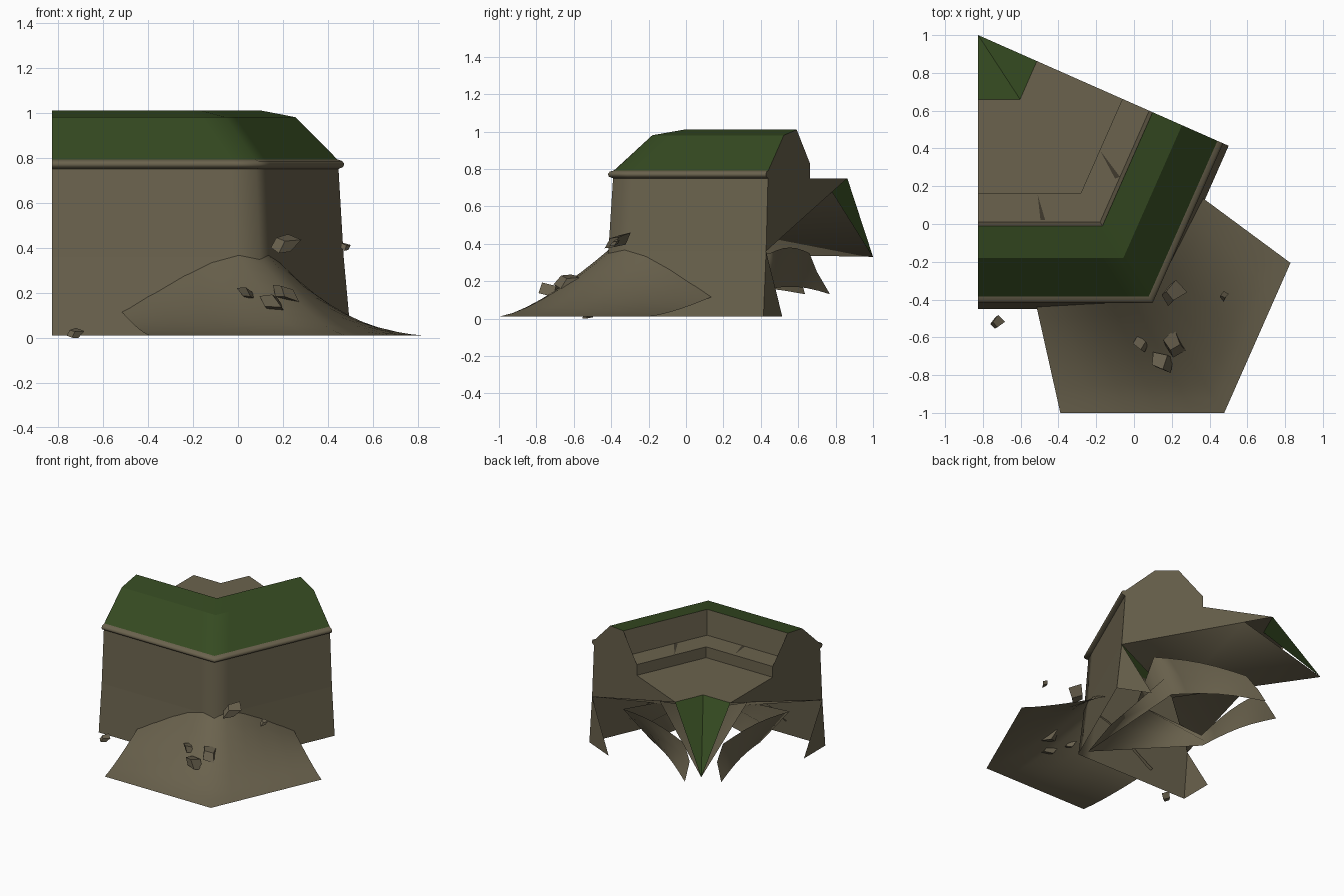
import bpy, bmesh, math, random
from mathutils import Vector

random.seed(4)
cube = bpy.data.objects.get("Cube")
if cube:
    bpy.data.objects.remove(cube)


def material(name, rgb):
    m = bpy.data.materials.new(name)
    m.use_nodes = True
    m.diffuse_color = (*rgb, 1)
    m.node_tree.nodes["Principled BSDF"].inputs["Base Color"].default_value = (*rgb, 1)
    return m


EARTH = material("earth brown", (0.145, 0.123, 0.075))
GRASS = material("grass green", (0.035, 0.068, 0.015))
STONE = material("stone brown", (0.14, 0.118, 0.075))
DARK = material("crack brown", (0.05, 0.042, 0.027))

# The two wall arms mirror each other across the mitre line
CORNER = Vector((0.10, -0.42, 0))
AXIS = Vector((-0.546, 0.838, 0)).normalized()
END_X = -0.825


def mirror(p):
    d = Vector(p) - CORNER
    d.z = 0
    flat = CORNER + 2 * d.dot(AXIS) * AXIS - d
    return Vector((flat.x, flat.y, p[2]))


def mitre_x(y):
    return CORNER.x - (y - CORNER.y) * 0.651


def make(name, bm, mat, smooth=False):
    bmesh.ops.remove_doubles(bm, verts=bm.verts, dist=0.002)
    me = bpy.data.meshes.new(name)
    for f in bm.faces:
        f.smooth = smooth
    bm.to_mesh(me)
    bm.free()
    me.materials.append(mat)
    ob = bpy.data.objects.new(name, me)
    bpy.context.collection.objects.link(ob)


def loft(bm, rows):
    grid = [[bm.verts.new(p) for p in r] for r in rows]
    for a, b in zip(grid, grid[1:]):
        for i in range(len(a) - 1):
            bm.faces.new((a[i], a[i + 1], b[i + 1], b[i]))


def polygons(name, polys, mat, both=True, smooth=False):
    bm = bmesh.new()
    for poly in polys:
        bm.faces.new([bm.verts.new(p) for p in poly])
        if both:
            bm.faces.new([bm.verts.new(mirror(p)) for p in reversed(poly)])
    make(name, bm, mat, smooth)


def sweep(name, profile, mat, rounded=False, crisp=True):
    """Sweep a (y, z) profile along both arms, with soft shading at the corner."""
    rows = []
    for y, z in profile:
        mx = mitre_x(y)
        half = [Vector((END_X, y, z))]
        if rounded:
            half.append(Vector((mx - 0.11, y, z)))
        rows.append(half + [Vector((mx, y, z))] + [mirror(p) for p in reversed(half)])
    bm = bmesh.new()
    loft(bm, rows[::-1])
    if rounded and crisp:
        # Edges running along the wall stay crisp
        for e in bm.edges:
            e.smooth = abs(e.verts[0].co.z - e.verts[1].co.z) > 0.005
    make(name, bm, mat, rounded)


# Wall, trim roll, grass bank, inner step, floor and rear bank
wall = [(-0.45, 0.01), (-0.415, 0.36), (-0.39, 0.75)]
trim = [(-0.39, 0.75), (-0.412, 0.758), (-0.418, 0.772), (-0.408, 0.785), (-0.385, 0.792)]
bank = [(-0.39, 0.785), (-0.18, 0.98), (-0.01, 1.01)]
inside = [(-0.01, 1.01), (0.01, 0.83), (0.165, 0.83), (0.165, 0.75), (0.66, 0.75)]
rear = [(0.66, 0.75), (1.0, 0.33)]
sweep("outer_wall", wall, EARTH, True)
sweep("trim_roll", trim, EARTH, True, False)
sweep("grass_bank", bank, GRASS, True)
sweep("trench_inside", inside, EARTH)
sweep("rear_grass_slope", rear, GRASS)

# Cut ends of both arms, with a sloping cheek over the step and a leg below
section = wall[1:] + trim[1:] + bank[1:] + inside[2:]
leg = [wall[0], wall[1], (-0.20, 0.01)]
polygons("arm_ends", [[(END_X, y, z) for y, z in reversed(s)] for s in (section, leg)], EARTH)

# Underside below the floor: a keel along the mitre line, running to the rear tip
tip = Vector((END_X, 1.0, 0.33))
root = mirror((END_X, -0.415, 0.36))
rim = root.lerp(mirror((END_X, 0.66, 0.75)), 0.815)
keel = Vector((mitre_x(0.11), 0.11, 0.345))
polygons("underside", [[root, keel, rim], [rim, keel, tip]], EARTH, smooth=True)

# Curved flaps beneath the floor, joined by a bank against the inside of the wall
middle = [Vector((mitre_x(y), y, z)) for y, z in ((-0.10, 0.34), (-0.26, 0.20), (-0.39, 0.02))]
top = [Vector((0.20, 0.45, 0.35)), Vector((0.08, 0.43, 0.24)), Vector((0.0, 0.40, 0.15))]
end = [Vector((-0.45, 0.66, 0.35)), Vector((-0.52, 0.70, 0.25)), Vector((-0.53, 0.77, 0.13))]
rows = [middle]
for i in range(7):
    t = i / 6
    sag = Vector((0, 0, 0.03 * math.sin(math.pi * t)))
    rows.append([a.lerp(b, t) + sag for a, b in zip(top, end)])
bm = bmesh.new()
loft(bm, rows)
loft(bm, [[mirror(p) for p in r] for r in reversed(rows)])
make("under_flaps", bm, EARTH, True)

# Earth mound heaped against the corner
contact = [Vector(p) for p in ((-0.52, -0.42, 0.12), (-0.40, -0.42, 0.19), (-0.24, -0.41, 0.285),
                               (-0.12, -0.41, 0.34), (0.0, -0.41, 0.37))]
outer = [Vector((-0.39 + 0.174 * i, -1.0, 0.01)) for i in range(5)]
contact += [Vector((0.09, -0.40, 0.36))] + [mirror(p) for p in reversed(contact)]
outer += [Vector((mitre_x(-1.0), -1.0, 0.01))] + [mirror(p) for p in reversed(outer)]
bm = bmesh.new()
rows = []
for i in range(9):
    s = i / 8
    ring = []
    for c, o in zip(contact, outer):
        p = c.lerp(o, s)
        p.z = 0.01 + (c.z - 0.01) * (1 - s) ** 1.4
        ring.append(p)
    rows.append(ring)
loft(bm, rows)
bmesh.ops.recalc_face_normals(bm, faces=bm.faces)
if sum(f.normal.z for f in bm.faces) < 0:
    bmesh.ops.reverse_faces(bm, faces=bm.faces)
make("earth_mound", bm, EARTH, True)

# Loose stones
stones = [(-0.73, -0.525, 0.018, 0.034), (0.20, -0.37, 0.415, 0.058), (0.04, -0.635, 0.195, 0.038),
          (0.21, -0.64, 0.20, 0.06), (0.145, -0.73, 0.155, 0.056), (0.475, -0.38, 0.405, 0.024)]
for n, (x, y, z, r) in enumerate(stones):
    bm = bmesh.new()
    bmesh.ops.create_cube(bm, size=1.3 * r)
    turn = random.uniform(0, math.pi)
    for v in bm.verts:
        v.co *= random.uniform(0.7, 1.25)
        px, py, pz = v.co
        px += 0.5 * pz
        v.co = (x + px * math.cos(turn) - py * math.sin(turn),
                y + px * math.sin(turn) + py * math.cos(turn),
                max(0, z + 0.75 * pz + 0.3 * py))
    make(f"stone_{n + 1}", bm, STONE)

# Cracks in the step
z = 0.833
polygons("step_cracks", [[(-0.51, 0.155, z), (-0.495, 0.02, z), (-0.47, 0.02, z)],
                         [(-0.18, 0.39, z), (-0.10, 0.24, z), (-0.075, 0.25, z)]], DARK, False)
